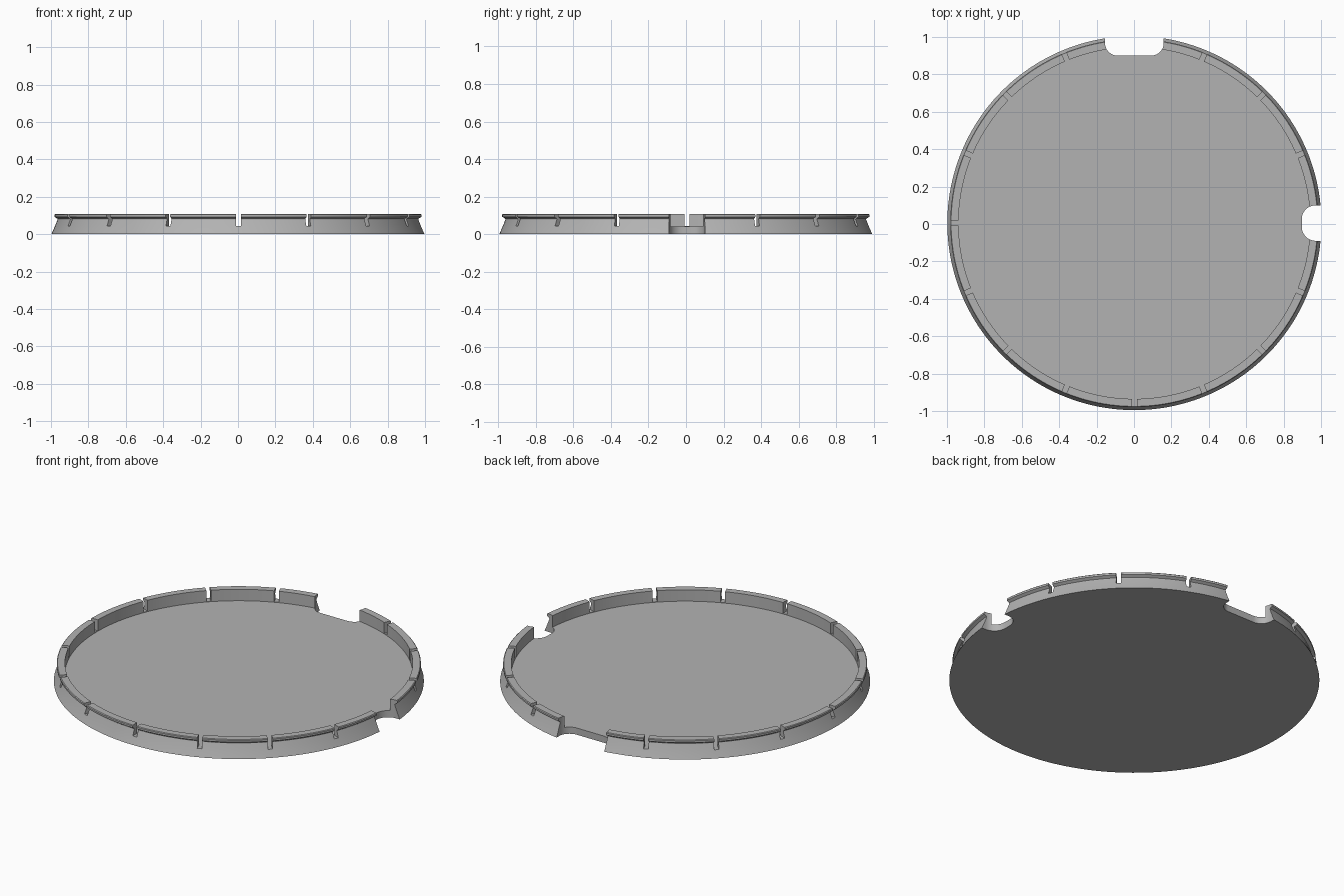
import bpy, bmesh
from math import pi, sin, cos
from mathutils import Matrix, Vector

if "Cube" in bpy.data.objects:
    bpy.data.objects.remove(bpy.data.objects["Cube"], do_unlink=True)

R = 1.0
CENTRE = Vector((0.002, 0.005, 0))
FLOOR, TOP, WALL = 0.04, 0.108, 0.94

grey = bpy.data.materials.new("plain grey")
grey.use_nodes = True
colour = (0.45, 0.45, 0.45, 1)
grey.diffuse_color = colour
grey.node_tree.nodes["Principled BSDF"].inputs["Base Color"].default_value = colour


def add_object(name, bm):
    bmesh.ops.recalc_face_normals(bm, faces=bm.faces[:])
    mesh = bpy.data.meshes.new(name)
    bm.to_mesh(mesh)
    bm.free()
    obj = bpy.data.objects.new(name, mesh)
    bpy.context.collection.objects.link(obj)
    mesh.materials.append(grey)
    return obj


def lathe(name, profile, segments):
    """Revolve a profile whose two ends are closed with flat discs."""
    bm = bmesh.new()
    rings = []
    for r, z in profile:
        rings.append([bm.verts.new((r * cos(2 * pi * i / segments),
                                    r * sin(2 * pi * i / segments), z))
                      for i in range(segments)])
    for a, b in zip(rings, rings[1:]):
        for i in range(segments):
            j = (i + 1) % segments
            bm.faces.new((a[i], a[j], b[j], b[i]))
    bm.faces.new(rings[0])
    bm.faces.new(rings[-1])
    return add_object(name, bm)


def notch_cutter(name, half, depth, radius, angle):
    """Upright block with rounded inner corners, pointing inwards at an angle."""
    bm = bmesh.new()
    outline = [(1.1, -half)]
    for side in (-1, 1):
        for k in range(13):
            t = pi / 2 * (k / 12 if side < 0 else 1 - k / 12)
            outline.append((depth + radius - radius * sin(t),
                            side * (half - radius + radius * cos(t))))
    outline.append((1.1, half))
    face = bm.faces.new([bm.verts.new((x, y, -0.1)) for x, y in outline])
    ext = bmesh.ops.extrude_face_region(bm, geom=[face])
    verts = [v for v in ext["geom"] if isinstance(v, bmesh.types.BMVert)]
    bmesh.ops.translate(bm, verts=verts, vec=(0, 0, 0.4))
    bmesh.ops.rotate(bm, verts=bm.verts[:], matrix=Matrix.Rotation(angle, 3, "Z"))
    return add_object(name, bm)


def slot_cutter():
    """Ring of narrow radial bars, leaving out the two notch positions."""
    bm = bmesh.new()
    for i in range(16):
        if i in (0, 4):
            continue
        place = (Matrix.Rotation(i * pi / 8, 4, "Z")
                 @ Matrix.Translation((0.99, 0, 0.143))
                 @ Matrix.Diagonal((0.14, 0.026, 0.2, 1)))
        bmesh.ops.create_cube(bm, size=1, matrix=place)
    return add_object("slot_cutter", bm)


# Shallow tray: flared skirt, waist groove, outer lip, inner wall and floor
tray = lathe("tray", [
    (R, 0), (0.988, 0.026), (0.976, 0.055), (0.967, 0.078), (0.968, 0.083),
    (0.984, 0.093), (0.984, 0.104), (0.98, TOP),
    (WALL, TOP), (WALL, FLOOR)], 192)

# Rim slots and the two edge notches
cutters = [slot_cutter(),
           notch_cutter("side_notch_cutter", 0.095, 0.895, 0.075, 0),
           notch_cutter("back_notch_cutter", 0.157, 0.895, 0.068, pi / 2)]
for cutter in cutters:
    cutter.hide_render = True
    mod = tray.modifiers.new(cutter.name, "BOOLEAN")
    mod.operation = "DIFFERENCE"
    mod.solver = "EXACT"
    mod.object = cutter

# Bake the cuts and drop the cutters
graph = bpy.context.evaluated_depsgraph_get()
cut_mesh = bpy.data.meshes.new_from_object(tray.evaluated_get(graph))
tray.modifiers.clear()
tray.data = cut_mesh
for cutter in cutters:
    bpy.data.objects.remove(cutter, do_unlink=True)
cut_mesh.transform(Matrix.Translation(CENTRE))

bpy.ops.object.select_all(action="DESELECT")
tray.select_set(True)
bpy.context.view_layer.objects.active = tray
bpy.ops.object.shade_smooth_by_angle(angle=pi / 9)
